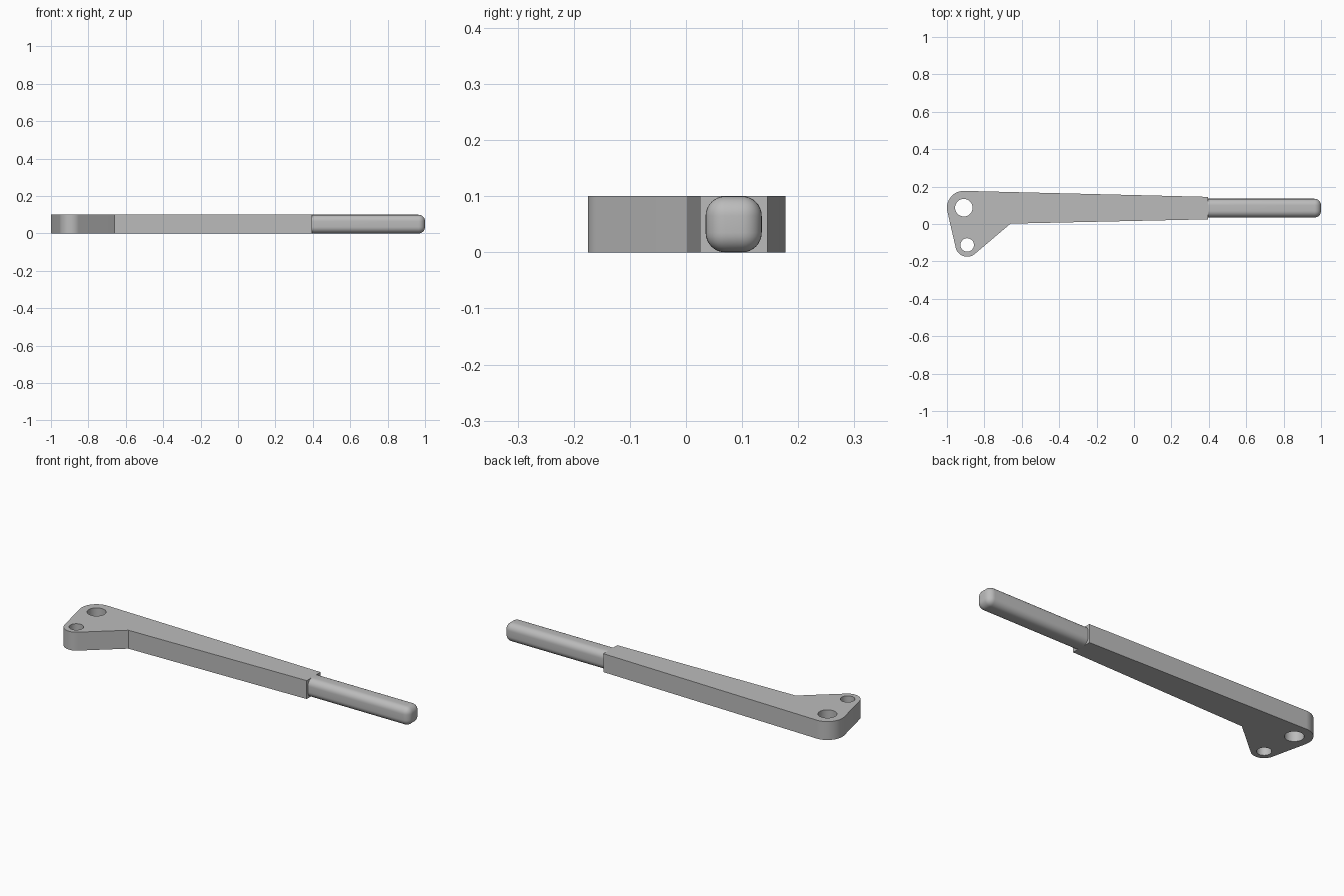
import bpy, bmesh
from math import cos, sin, pi, atan2, acos, hypot

cube = bpy.data.objects.get("Cube")
if cube:
    bpy.data.objects.remove(cube)

THICK = 0.1
grey = bpy.data.materials.new("plain_grey")
grey.use_nodes = True
COLOUR = (0.5, 0.5, 0.5, 1)
grey.diffuse_color = COLOUR
grey.node_tree.nodes["Principled BSDF"].inputs["Base Color"].default_value = COLOUR


def arc(centre, radius, start, end, steps):
    return [(centre[0] + radius * cos(start + (end - start) * i / steps),
             centre[1] + radius * sin(start + (end - start) * i / steps))
            for i in range(steps + 1)]


def tangent_angle(centre, radius, point, side):
    """Angle on a circle where the line to an outside point touches it."""
    dx, dy = point[0] - centre[0], point[1] - centre[1]
    return atan2(dy, dx) + side * acos(radius / hypot(dx, dy))


def finish(name, bm, angle):
    bmesh.ops.recalc_face_normals(bm, faces=bm.faces)
    mesh = bpy.data.meshes.new(name)
    bm.to_mesh(mesh)
    bm.free()
    obj = bpy.data.objects.new(name, mesh)
    bpy.context.collection.objects.link(obj)
    mesh.materials.append(grey)
    bpy.ops.object.select_all(action='DESELECT')
    obj.select_set(True)
    bpy.context.view_layer.objects.active = obj
    bpy.ops.object.shade_smooth_by_angle(angle=angle)
    return obj


# Lever plate: two rounded bosses joined to a tapering arm
pivot, pivot_r = (-0.91, 0.087), 0.09
link, link_r = (-0.892, -0.112), 0.063
elbow = (-0.66, 0.002)
end_low, end_high = (0.395, 0.025), (0.395, 0.145)

pivot_start = tangent_angle(pivot, pivot_r, end_high, 1)
link_end = tangent_angle(link, link_r, elbow, -1)
# shared outer tangent on the left of both bosses
dx, dy = link[0] - pivot[0], link[1] - pivot[1]
left = atan2(dy, dx) - acos((pivot_r - link_r) / hypot(dx, dy)) + 2 * pi
outline = [elbow, end_low, end_high]
outline += arc(pivot, pivot_r, pivot_start, left, 24)
outline += arc(link, link_r, left, link_end + 2 * pi, 24)
holes = [arc(pivot, 0.047, 0, 2 * pi, 40)[:-1],
         arc(link, 0.036, 0, 2 * pi, 40)[:-1]]

bm = bmesh.new()
for loop in [outline] + holes:
    verts = [bm.verts.new((x, y, 0)) for x, y in loop]
    for a, b in zip(verts, verts[1:] + verts[:1]):
        bm.edges.new((a, b))
bmesh.ops.triangle_fill(bm, edges=bm.edges[:], use_beauty=True)
top = bmesh.ops.extrude_face_region(bm, geom=bm.faces[:], use_keep_orig=True)
bmesh.ops.translate(bm, vec=(0, 0, THICK),
                    verts=[g for g in top["geom"] if isinstance(g, bmesh.types.BMVert)])
finish("lever_plate", bm, 0.4)

# Handle: square bar with generously rounded edges, seated in the plate end
bm = bmesh.new()
bmesh.ops.create_cube(bm, size=1)
for v in bm.verts:
    v.co.x = 1.0 if v.co.x > 0 else 0.39
    v.co.y = 0.085 + v.co.y * THICK
    v.co.z = (v.co.z + 0.5) * THICK
edges = [e for e in bm.edges if max(v.co.x for v in e.verts) > 0.9]
bmesh.ops.bevel(bm, geom=edges, offset=0.035, segments=8, profile=0.5, affect='EDGES')
finish("handle", bm, 0.6)
